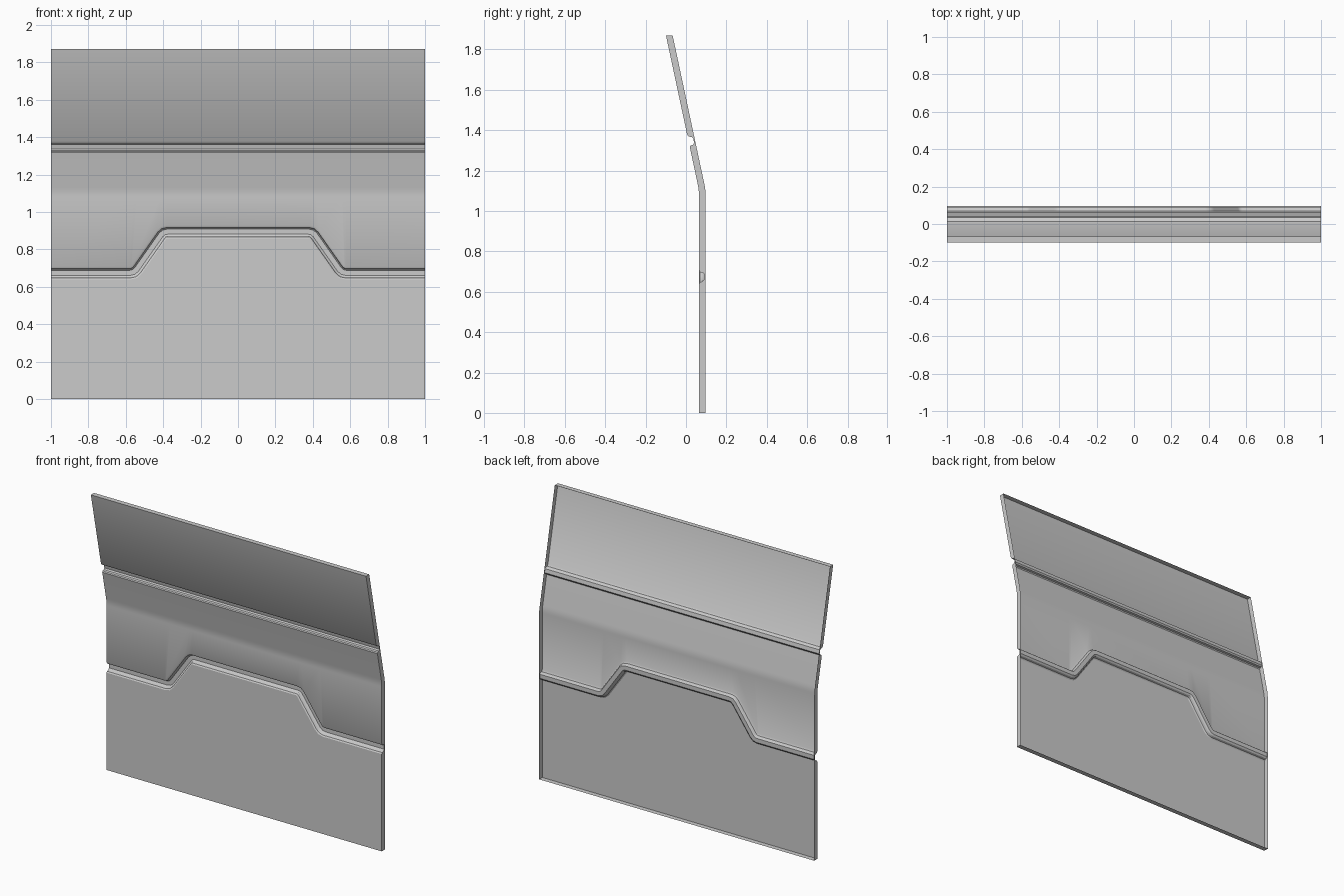
import bpy, bmesh, math
from mathutils import Vector

cube = bpy.data.objects.get("Cube")
if cube:
    bpy.data.objects.remove(cube)

TOP, BEND, FRONT, FLANGE = 1.87, 1.105, 0.064, 0.033
SLOPE = 0.2135

# Groove cross-section: (offset up the panel, depth into the panel)
GROOVE = [(-0.036, 0), (-0.028, 0.005), (-0.024, 0.018), (-0.014, 0.026),
          (0.013, 0.026), (0.018, 0.021), (0.022, 0.006), (0.033, 0)]


def panel_y(z):
    """Front face: upright below, leaning forward above a soft bend."""
    r = 0.025
    t = z - BEND
    if t <= -r:
        return FRONT
    if t >= r:
        return FRONT - SLOPE * t
    return FRONT - SLOPE * (t + r) ** 2 / (4 * r)


def soften(points, cut):
    """Replace each inner corner of a path with a short curve."""
    out = [points[0]]
    for a, b, c in zip(points, points[1:], points[2:]):
        p, q = b + (a - b).normalized() * cut, b + (c - b).normalized() * cut
        out += [p, (p + q) / 4 + b / 2, q]
    return out + [points[-1]]


def mitres(path):
    """Upward offset direction at every path point."""
    result = []
    for i, p in enumerate(path):
        d1 = (p - path[max(i - 1, 0)]).normalized()
        d2 = (path[min(i + 1, len(path) - 1)] - p).normalized()
        d = (d1 + d2).normalized()
        n = Vector((-d.y, d.x))
        ref = d1 if d1.length else d2
        result.append(n / max(n.dot(Vector((-ref.y, ref.x))), 0.5))
    return result


# Stepped path of the lower groove, mirrored about the middle
half = [Vector((-1, 0.675)), Vector((-0.555, 0.675)), Vector((-0.4, 0.895))]
path = soften(half + [Vector((-p.x, p.y)) for p in reversed(half)], 0.022)
offsets = mitres(path)

# Sheet built as columns along the path, rows from bottom to top
bm = bmesh.new()
columns, bases = [], {}
for p, n in zip(path, offsets):
    rows = [(p.x, 0, 0)]
    rows += [(p.x + n.x * o, p.y + n.y * o, d) for o, d in GROOVE]
    rows += [(p.x, BEND + k * 0.0125, 0) for k in range(-2, 3)]
    rows += [(p.x, 1.349 + o * 0.9, d) for o, d in GROOVE]
    rows += [(p.x, TOP, 0)]
    column = []
    for x, z, depth in rows:
        v = bm.verts.new((x, panel_y(z) + depth, z))
        bases[v] = panel_y(z)
        column.append(v)
    columns.append(column)
for left, right in zip(columns, columns[1:]):
    for k in range(len(left) - 1):
        bm.faces.new((left[k], right[k], right[k + 1], left[k + 1]))

# Folded flange around the rim; the back stays open
rim = [e for e in bm.edges if e.is_boundary]
back = {}
for e in rim:
    for v in e.verts:
        if v not in back:
            back[v] = bm.verts.new((v.co.x, bases[v] + FLANGE, v.co.z))
for e in rim:
    a, b = e.verts
    bm.faces.new((a, b, back[b], back[a]))
bmesh.ops.recalc_face_normals(bm, faces=bm.faces)
bm.faces.ensure_lookup_table()
if bm.faces[0].normal.y > 0:
    bmesh.ops.reverse_faces(bm, faces=bm.faces)

mesh = bpy.data.meshes.new("door_panel")
bm.to_mesh(mesh)
bm.free()
panel = bpy.data.objects.new("door_panel", mesh)
bpy.context.collection.objects.link(panel)

# Plain grey finish
grey = bpy.data.materials.new("light_grey")
grey.use_nodes = True
colour = (0.6, 0.6, 0.6, 1)
grey.diffuse_color = colour
grey.node_tree.nodes["Principled BSDF"].inputs["Base Color"].default_value = colour
mesh.materials.append(grey)

bpy.ops.object.select_all(action='DESELECT')
panel.select_set(True)
bpy.context.view_layer.objects.active = panel
bpy.ops.object.shade_smooth_by_angle(angle=math.radians(30))
